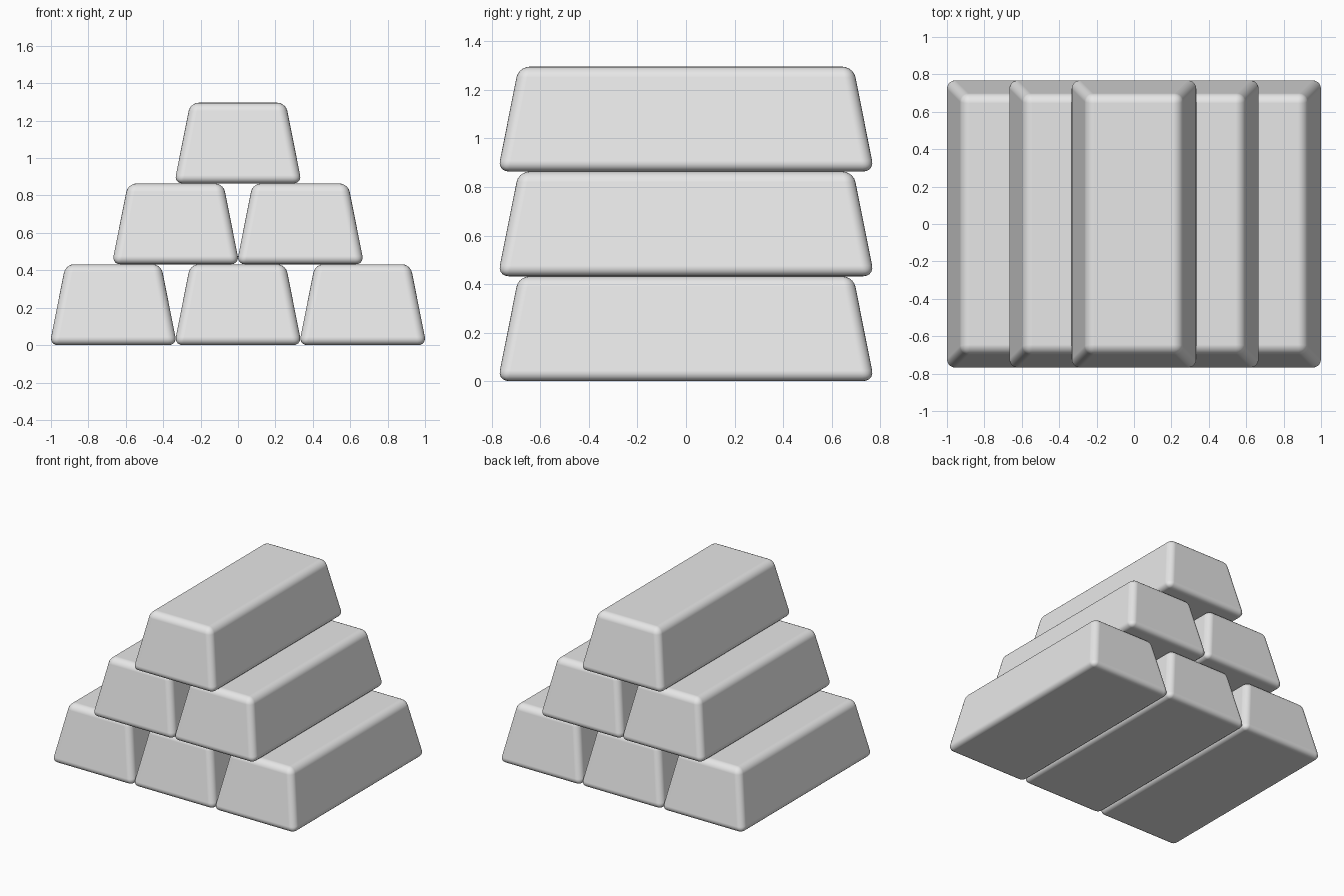
import bpy

if "Cube" in bpy.data.objects:
    bpy.data.objects.remove(bpy.data.objects["Cube"])

BAR_WIDTH = 0.6667   # spacing of neighbouring bars
BAR_HEIGHT = 0.432
BOTTOM = (0.341, 0.776)   # half sizes before rounding
TOP = (0.255, 0.69)

grey = bpy.data.materials.new("plain_grey")
grey.diffuse_color = (0.8, 0.8, 0.8, 1)
grey.use_nodes = True
grey.node_tree.nodes["Principled BSDF"].inputs["Base Color"].default_value = grey.diffuse_color


def make_bar(name, x, z):
    """Tapered ingot with rounded edges, its base at height z."""
    corners = [(-1, -1), (1, -1), (1, 1), (-1, 1)]
    verts = [(sx * hx, sy * hy, h)
             for (hx, hy), h in ((BOTTOM, 0), (TOP, BAR_HEIGHT))
             for sx, sy in corners]
    faces = [(3, 2, 1, 0), (4, 5, 6, 7)]
    faces += [(i, (i + 1) % 4, (i + 1) % 4 + 4, i + 4) for i in range(4)]
    mesh = bpy.data.meshes.new(name)
    mesh.from_pydata(verts, [], faces)
    mesh.materials.append(grey)
    mesh.shade_smooth()
    bar = bpy.data.objects.new(name, mesh)
    bar.location = (x, 0, z)
    bpy.context.collection.objects.link(bar)
    bevel = bar.modifiers.new("rounded_edges", 'BEVEL')
    bevel.width = 0.045
    bevel.segments = 5
    bevel.limit_method = 'NONE'
    bevel.harden_normals = True


# Pyramid stack: three bars, then two, then one
for row, count in enumerate((3, 2, 1)):
    for i in range(count):
        make_bar(f"bar_row{row + 1}_{i + 1}",
                 (i - (count - 1) / 2) * BAR_WIDTH, row * BAR_HEIGHT)
